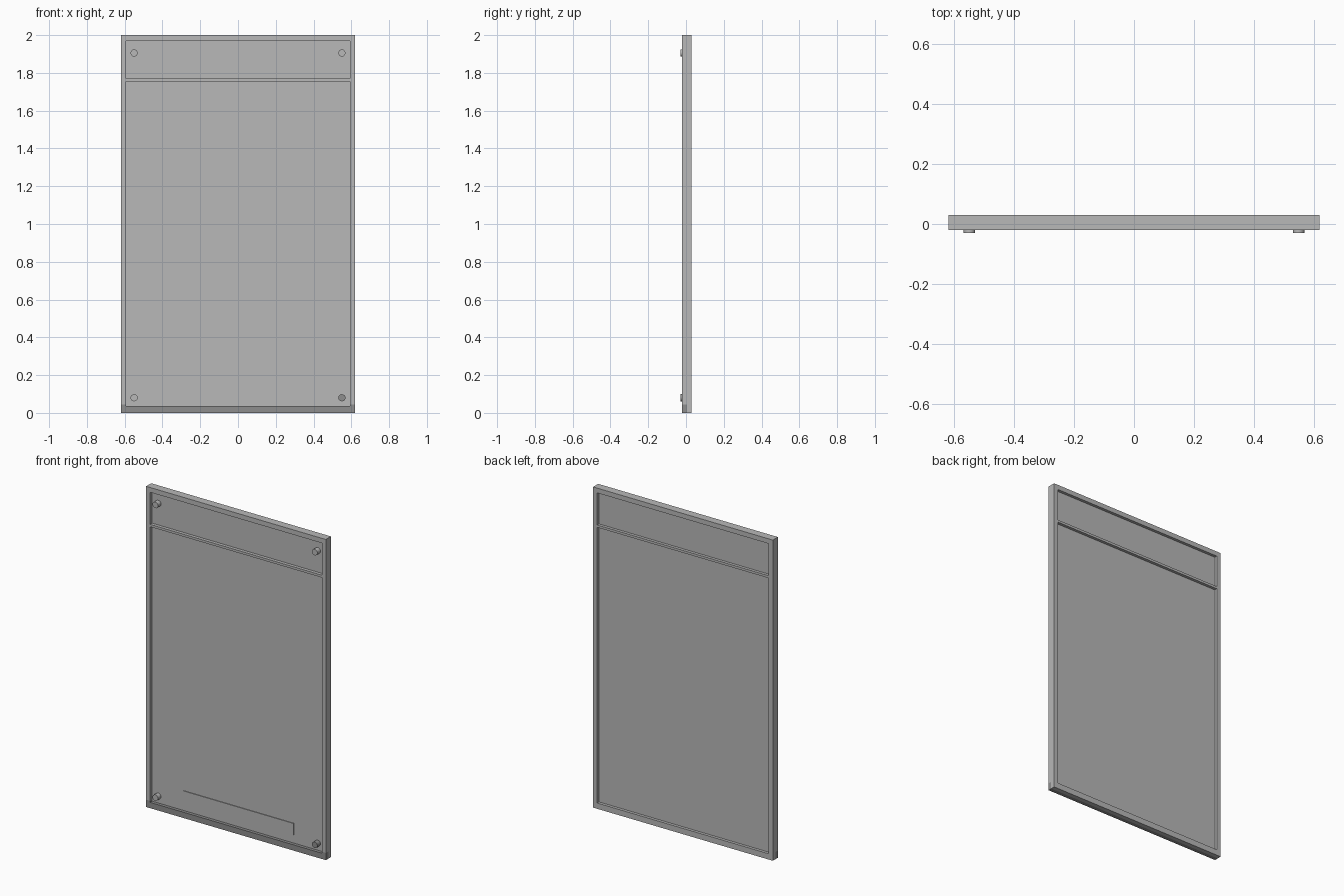
import bpy
from math import radians

cube = bpy.data.objects.get("Cube")
if cube:
    bpy.data.objects.remove(cube, do_unlink=True)


def material(name, value):
    m = bpy.data.materials.new(name)
    m.use_nodes = True
    colour = (value, value, value, 1)
    m.diffuse_color = colour
    m.node_tree.nodes["Principled BSDF"].inputs["Base Color"].default_value = colour
    return m


light = material("light grey", 0.48)
dark = material("dark grey", 0.27)


def box(name, x, y, z, mat=light):
    """Box spanning the given (low, high) ranges."""
    bpy.ops.mesh.primitive_cube_add(size=1)
    ob = bpy.context.object
    ob.name = name
    spans = (x, y, z)
    ob.location = [(a + b) / 2 for a, b in spans]
    ob.scale = [b - a for a, b in spans]
    ob.data.materials.append(mat)
    return ob


W, IN = 0.62, 0.592          # outer and inner half widths
FRONT, MID, BACK = -0.02, 0.004, 0.03
FOOT = 0.045

# Side stiles, with dark feet on the front half
for side, s in (("left", 1), ("right", -1)):
    x = sorted((s * IN, s * W))
    box(side + "_stile_front", x, (FRONT, MID), (FOOT, 2))
    box(side + "_stile_foot", x, (FRONT, MID), (0, FOOT), dark)
    box(side + "_stile_back", x, (MID, BACK), (0, 2))

# Cross rails
box("top_rail", (-IN, IN), (FRONT, BACK), (1.97, 2))
box("middle_rail", (-IN, IN), (FRONT, BACK), (1.755, 1.77))
box("bottom_rail_front", (-IN, IN), (FRONT, MID), (0, 0.036), dark)
box("bottom_rail_back", (-IN, IN), (MID, BACK), (0, 0.036))

# Recessed panels and the thin label plate
P0, P1 = 0.0, 0.012
box("header_panel", (-IN, IN), (P0, P1), (1.77, 1.97))
box("main_panel", (-IN, IN), (P0, P1), (0.036, 1.755))
box("label_plate", (-0.375, 0.385), (P0 - 0.004, P0), (0.085, 0.16))

# Corner bolts
for vertical, z in (("upper", 1.905), ("lower", 0.08)):
    for side, x in (("left", 0.55), ("right", -0.55)):
        bpy.ops.mesh.primitive_cylinder_add(
            vertices=16, radius=0.019, depth=0.032,
            location=(x, -0.014, z), rotation=(radians(90), 0, 0))
        bolt = bpy.context.object
        bolt.name = vertical + "_" + side + "_bolt"
        is_dark = vertical == "lower" and side == "left"
        bolt.data.materials.append(dark if is_dark else light)
        bpy.ops.object.shade_smooth_by_angle(angle=radians(35))
